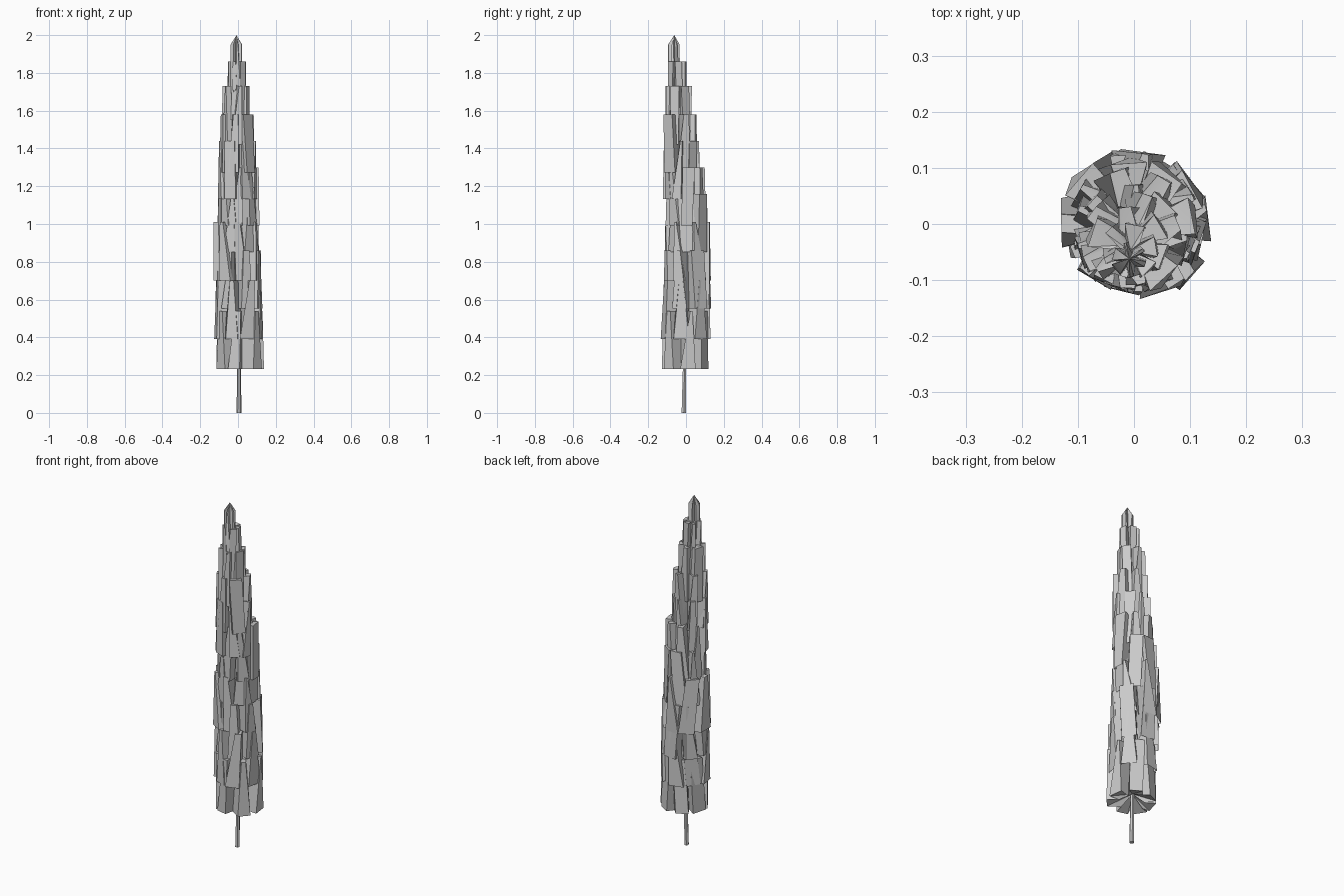
import bpy, math, random

if "Cube" in bpy.data.objects:
    bpy.data.objects.remove(bpy.data.objects["Cube"])
random.seed(21)

# tier table: top z, outer radius, axis x, axis y
TIERS = [
    (0.54, 0.130, 0.006, -0.006), (0.70, 0.128, 0.008, 0.000),
    (0.86, 0.124, 0.000, 0.006), (1.01, 0.124, -0.010, 0.004),
    (1.16, 0.115, -0.002, 0.008), (1.30, 0.110, 0.003, -0.005),
    (1.44, 0.099, -0.004, -0.022), (1.58, 0.094, -0.006, -0.032),
    (1.73, 0.075, -0.007, -0.037), (1.86, 0.054, -0.007, -0.048),
    (1.95, 0.033, -0.008, -0.062),
]
LAST = len(TIERS) - 1


def make(name, verts, faces):
    me = bpy.data.meshes.new(name)
    me.from_pydata(verts, [], faces)
    ob = bpy.data.objects.new(name, me)
    bpy.context.collection.objects.link(ob)
    bpy.context.view_layer.objects.active = ob
    ob.select_set(True)
    bpy.ops.object.shade_smooth_by_angle(angle=math.radians(40))
    ob.select_set(False)
    return ob


def foliage_tier(k, top, r, cx, cy):
    """Ring of leaf lobes: flat wide hem below, narrow ridge above, deep creases."""
    lobes = 7 if k < 7 else 6
    bottom = 1.69 if k == LAST else top - 0.308
    start = random.uniform(0, math.tau)
    half = math.pi / lobes
    verts, faces = [], []
    for i in range(lobes):
        a = start + math.tau * i / lobes + random.uniform(-0.08, 0.08)
        twist = random.uniform(-0.15, 0.15)
        size = random.uniform(0.93, 1.06)
        wide_b = random.uniform(0.55, 0.8)
        wide_t = random.choice((0.1, 0.2, 0.3, 0.7))
        in_b, in_t = random.uniform(0.5, 0.75), random.uniform(0.3, 0.5)
        for side, fb, ft in ((-1, 1, 0.95), (1, 1, 0.95), (None, in_b, in_t)):
            for z, f, t, w in ((bottom, fb, -twist, wide_b), (top, ft, twist, wide_t)):
                ang = a + t + (half if side is None else side * half * w)
                verts.append((cx + r * size * f * math.cos(ang),
                              cy + r * size * f * math.sin(ang), z))
    n = lobes * 3
    # tops close on the stem; the crown tier rises to a point
    apex = len(verts)
    verts.append((cx, cy, 2.0 if k == LAST else top - 0.01))
    for j in range(n):
        b, c = 2 * j, 2 * ((j + 1) % n)
        faces.append((b, c, c + 1, b + 1))
        faces.append((b + 1, c + 1, apex))
    # the lowest tier's underside folds up to the trunk
    if k == 0:
        verts.append((cx, cy, bottom + 0.05))
        faces += [(2 * ((j + 1) % n), 2 * j, apex + 1) for j in range(n)]
    make("foliage_tier_%02d" % (k + 1), verts, faces)


for k, tier in enumerate(TIERS):
    foliage_tier(k, *tier)

# thin bent trunk
path = [(0.005, -0.012, 0.0, 0.013), (0.006, -0.008, 0.24, 0.010),
        (0.0, 0.0, 1.0, 0.008), (-0.006, -0.06, 1.9, 0.003)]
S = 6
tv = [(x + r * math.cos(math.tau * i / S), y + r * math.sin(math.tau * i / S), z)
      for x, y, z, r in path for i in range(S)]
tf = [(l * S + i, l * S + (i + 1) % S, (l + 1) * S + (i + 1) % S, (l + 1) * S + i)
      for l in range(len(path) - 1) for i in range(S)]
tf.append(tuple(reversed(range(S))))
make("trunk", tv, tf)
